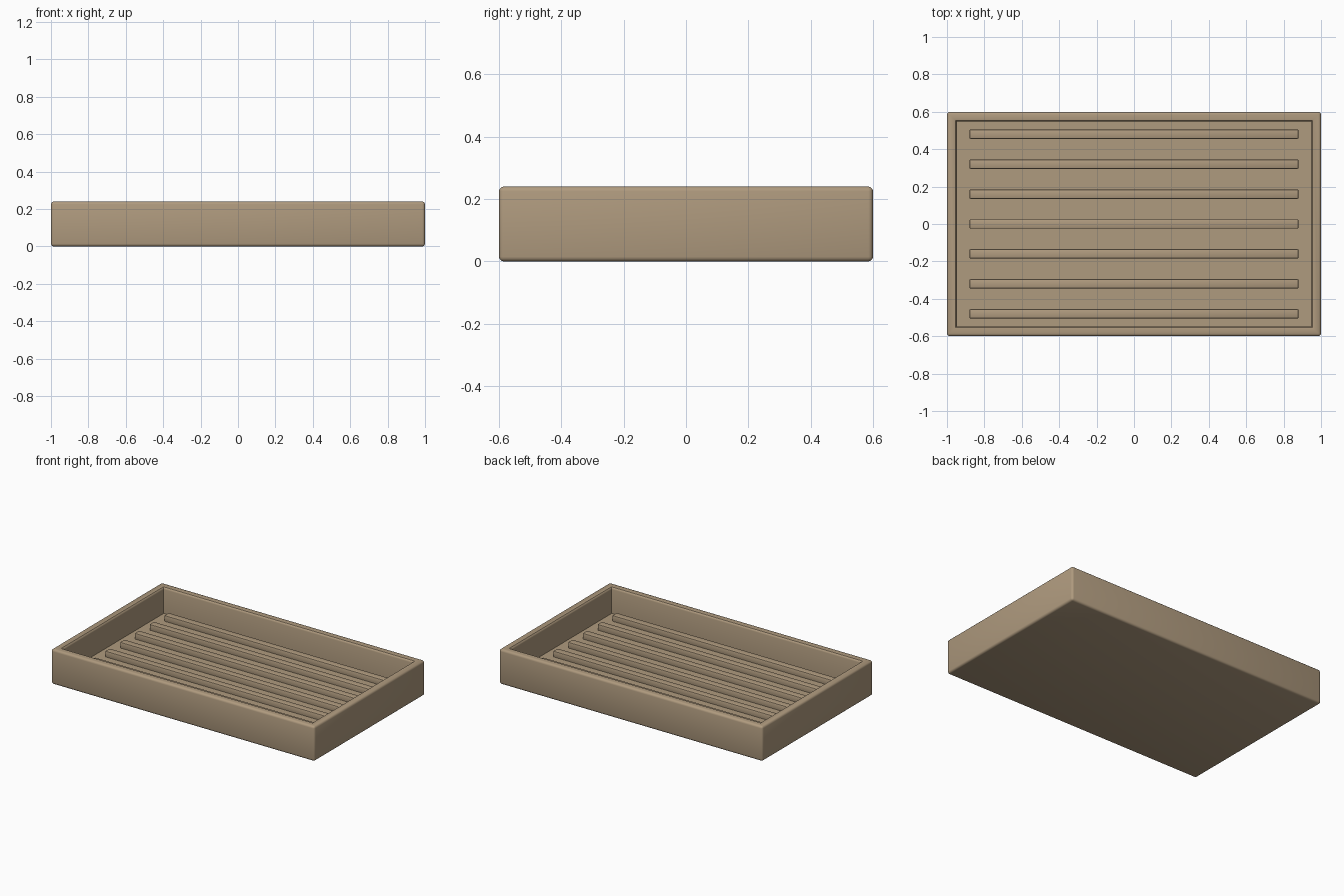
import bpy
import bmesh

WIDTH, DEPTH, HEIGHT = 2.0, 1.2, 0.24
WALL, FLOOR = 0.075, 0.06
SLATS, PITCH = 7, 0.16

if "Cube" in bpy.data.objects:
    bpy.data.objects.remove(bpy.data.objects["Cube"], do_unlink=True)

wood = bpy.data.materials.new("light_brown")
wood.use_nodes = True
color = (0.43, 0.325, 0.21, 1)
wood.diffuse_color = color
wood.node_tree.nodes["Principled BSDF"].inputs["Base Color"].default_value = color


def box(bm, size, bottom):
    """Box of the given size standing at height bottom."""
    bmesh.ops.create_cube(bm, size=1)
    bmesh.ops.scale(bm, vec=size, verts=bm.verts)
    bmesh.ops.translate(bm, vec=(0, 0, bottom + size[2] / 2), verts=bm.verts)


def finish(bm, name, y=0):
    mesh = bpy.data.meshes.new(name)
    bm.to_mesh(mesh)
    bm.free()
    mesh.materials.append(wood)
    obj = bpy.data.objects.new(name, mesh)
    obj.location.y = y
    bpy.context.collection.objects.link(obj)
    bpy.ops.object.select_all(action="DESELECT")
    obj.select_set(True)
    bpy.context.view_layer.objects.active = obj
    bpy.ops.object.shade_smooth_by_angle()
    return obj


# Tray body: a box hollowed from the top, with rounded edges
bm = bmesh.new()
box(bm, (WIDTH, DEPTH, HEIGHT), 0)
top = max(bm.faces, key=lambda f: f.calc_center_median().z)
bmesh.ops.inset_region(bm, faces=[top], thickness=WALL)
well = bmesh.ops.extrude_face_region(bm, geom=[top])
floor_verts = [v for v in well["geom"] if isinstance(v, bmesh.types.BMVert)]
bmesh.ops.translate(bm, vec=(0, 0, FLOOR - HEIGHT), verts=floor_verts)
if top.is_valid:
    bmesh.ops.delete(bm, geom=[top], context="FACES_ONLY")
bmesh.ops.recalc_face_normals(bm, faces=bm.faces)


def rounded(edge):
    a, b = (v.co for v in edge.verts)
    on_rim = min(a.z, b.z) > HEIGHT - 0.01
    diagonal = abs(a.x - b.x) > 0.01 and abs(a.y - b.y) > 0.01
    outside = all(abs(p.x) > WIDTH / 2 - 0.01 for p in (a, b))
    return not diagonal and (on_rim or outside or max(a.z, b.z) < 0.01)


bmesh.ops.bevel(bm, geom=[e for e in bm.edges if rounded(e)], offset=0.015,
                segments=3, profile=0.5, affect="EDGES")
finish(bm, "tray_body")

# Raised slats running across the floor
for i in range(SLATS):
    bm = bmesh.new()
    box(bm, (1.76, 0.05, 0.05), FLOOR - 0.01)
    bmesh.ops.bevel(bm, geom=list(bm.edges), offset=0.007, segments=2,
                    profile=0.5, affect="EDGES")
    finish(bm, f"slat_{i + 1}", (i - (SLATS - 1) / 2) * PITCH)
